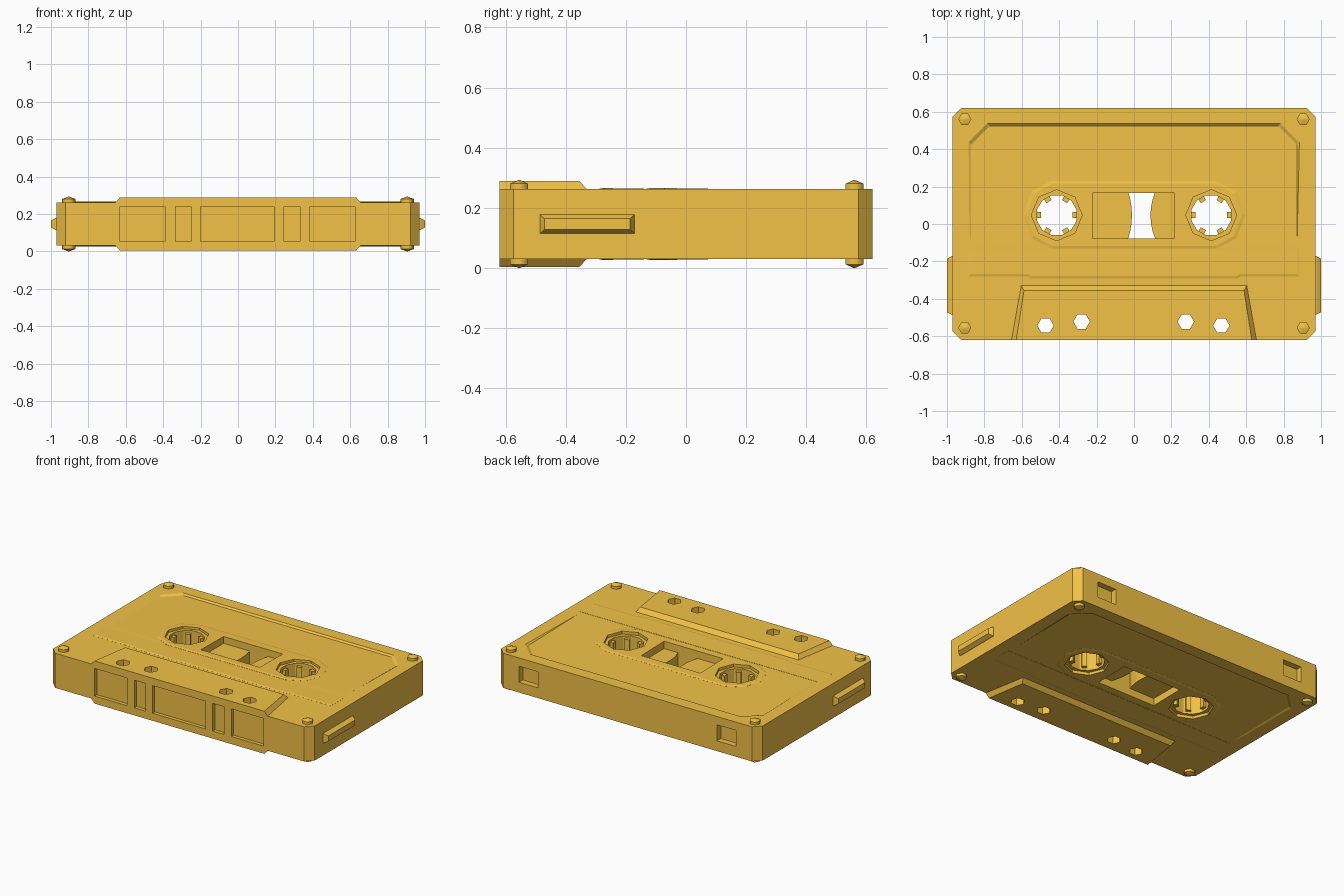
import bpy, bmesh
from math import sin, cos, pi, sqrt, radians

if "Cube" in bpy.data.objects:
    bpy.data.objects.remove(bpy.data.objects["Cube"])

ZC = 0.1465                      # middle plane of the shell; parts mirror about it
HALF = 0.116                     # half thickness of the shell

gold = bpy.data.materials.new("gold_plastic")
gold.diffuse_color = (0.89, 0.54, 0.063, 1)
gold.use_nodes = True
gold.node_tree.nodes["Principled BSDF"].inputs["Base Color"].default_value = gold.diffuse_color


def loft(name, rings, place=lambda a, b, h: (a, b, h)):
    """Skin outlines (points, height) into a closed solid; height may depend on the point."""
    bm = bmesh.new()
    loops = []
    for pts, h in rings:
        loops.append([bm.verts.new(place(a, b, h(a, b) if callable(h) else h)) for a, b in pts])
    n = len(loops[0])
    for lo, hi in zip(loops, loops[1:]):
        for i in range(n):
            j = (i + 1) % n
            bm.faces.new((lo[i], lo[j], hi[j], hi[i]))
    bm.faces.new(loops[0][::-1])
    bm.faces.new(loops[-1])
    bmesh.ops.recalc_face_normals(bm, faces=bm.faces)
    me = bpy.data.meshes.new(name)
    bm.to_mesh(me)
    bm.free()
    me.materials.append(gold)
    ob = bpy.data.objects.new(name, me)
    ob.location.z = ZC
    bpy.context.collection.objects.link(ob)
    return ob


def prism(name, pts, z0, z1):
    return loft(name, [(pts, z0), (pts, z1)])


def box(name, x0, x1, y0, y1, z0, z1):
    return prism(name, [(x0, y0), (x1, y0), (x1, y1), (x0, y1)], z0, z1)


def ngon(x, y, r, n, start=0.0):
    return [(x + r * cos(start + 2 * pi * i / n), y + r * sin(start + 2 * pi * i / n)) for i in range(n)]


def combine(target, tool, operation):
    mod = target.modifiers.new("bool", 'BOOLEAN')
    mod.operation = operation
    mod.solver = 'EXACT'
    mod.object = tool
    bpy.context.view_layer.objects.active = target
    bpy.ops.object.modifier_apply(modifier=mod.name)
    bpy.data.objects.remove(tool)


def cut(tool):
    combine(shell, tool, 'DIFFERENCE')


def join(tool):
    combine(shell, tool, 'UNION')


# Shell with clipped corners
X, Y0, Y1, C = 0.97, -0.62, 0.62, 0.047
outline = [(-X + C, Y0), (X - C, Y0), (X, Y0 + C), (X, Y1 - C),
           (X - C, Y1), (-X + C, Y1), (-X, Y1 - C), (-X, Y0 + C)]
shell = prism("cassette_shell", outline, -HALF, HALF)

# Thick trapezoid along the front edge, sloped on three sides
base = [(-0.655, -0.621), (0.655, -0.621), (0.603, -0.33), (-0.603, -0.33)]
crown = [(-0.63, -0.621), (0.63, -0.621), (0.588, -0.355), (-0.588, -0.355)]
join(loft("head_block", [(crown, -0.143), (base, -HALF), (base, HALF), (crown, 0.143)]))


def label_outline(d):
    x, b, t, c = 0.885 - d, -0.28 + d, 0.537 - d, 0.1
    return [(-x, b), (x, b), (x, t - c), (x - c, t), (-x + c, t), (-x, t - c)]


def oval(d):
    x, b, t = 0.593 - d, -0.132 + d, 0.23 - d
    return [(x, 0.047), (x - 0.045, 0.175 - d), (0.44, t), (-0.44, t), (-x + 0.045, 0.175 - d),
            (-x, 0.047), (-x + 0.045, -0.078 + d), (-0.44, b), (0.44, b), (x - 0.045, -0.078 + d)]


# Tilted label area, sunk at the back and proud at the front, with a raised oval, on both faces
for s in (-1, 1):
    def floor(dz, s=s):
        return lambda a, b: s * (HALF - 0.016 * (b + 0.1) + dz)

    def rim(a, b, s=s):
        return s * max(HALF + 0.0005, HALF - 0.016 * (b + 0.1) + 0.002)

    cut(loft("label_cutter", [(label_outline(0.013), floor(0)), (label_outline(0), rim),
                              (label_outline(0), s * 0.2)]))
    low, top = [[(-x, y), (-0.565, y), (-0.555, y - e), (0.555, y - e), (0.565, y), (x, y),
                 (x, -0.137), (-x, -0.137)]
                for x, y, e in ((0.885, -0.28, 0.011), (0.872, -0.268, 0.011))]
    join(loft("label_lip", [(low, s * 0.09), (low, s * (HALF + 0.0004)), (top, floor(0.0006))]))
    join(loft("hub_oval", [(oval(0), s * 0.08), (oval(0), floor(0.0004)), (oval(0.014), floor(0.004))]))
    for x in (-0.413, 0.413):
        cut(prism("hub_recess_cutter", ngon(x, 0.047, 0.136, 8), s * 0.1, s * 0.2))

# Hub openings, tape window and guide holes go right through
for x in (-0.413, 0.413):
    cut(prism("hub_cutter", ngon(x, 0.047, 0.11, 12, pi / 12), -0.2, 0.2))
cut(box("window_cutter", -0.222, 0.216, -0.077, 0.165, -0.2, 0.2))
for x, y in ((-0.473, -0.543), (-0.28, -0.522), (0.277, -0.522), (0.467, -0.543)):
    cut(prism("guide_hole_cutter", ngon(x, y, 0.044, 6), -0.2, 0.2))

# Recesses in the front edge and write-protect notches in the back edge
for x0, x1 in ((-0.63, -0.39), (-0.335, -0.25), (-0.2, 0.193), (0.247, 0.332), (0.385, 0.625)):
    cut(box("front_recess_cutter", x0, x1, -0.7, -0.597, -0.0925, 0.0925))
for s in (-1, 1):
    cut(box("notch_cutter", s * 0.665, s * 0.805, 0.58, 0.7, -0.047, 0.06))

# Drive teeth inside the hubs
for side, x in (("left", -0.413), ("right", 0.413)):
    for k in range(6):
        a = k * pi / 3
        pts = [(x + r * cos(a) - w * sin(a), 0.047 + r * sin(a) + w * cos(a))
               for r, w in ((0.084, -0.016), (0.12, -0.016), (0.12, 0.016), (0.084, 0.016))]
        prism(f"{side}_hub_tooth_{k + 1}", pts, -0.085, 0.085)

# Tape packs seen through the window
for side, s, r, edge in (("left", -1, 0.402, 0.24), ("right", 1, 0.325, 0.23)):
    ys = [-0.085 + 0.26 * i / 6 for i in range(7)]
    arc = [(s * (0.413 - sqrt(r * r - (y - 0.047) ** 2)), y) for y in ys]
    prism(f"{side}_tape_pack", [(s * edge, ys[0])] + arc + [(s * edge, ys[-1])], -0.07, 0.07)

# Corner screws with low pointed heads
for i, (x, y) in enumerate(((-0.905, -0.555), (0.905, -0.555), (0.905, 0.56), (-0.905, 0.56))):
    tip, rod = ngon(x, y, 0.002, 6), ngon(x, y, 0.035, 6)
    screw = loft(f"screw_{i + 1}", [(tip, -0.1465), (rod, -0.134), (rod, 0.134), (tip, 0.1465)])
    bpy.ops.object.select_all(action='DESELECT')
    screw.select_set(True)
    bpy.context.view_layer.objects.active = screw
    bpy.ops.object.shade_smooth_by_angle(angle=radians(61))

# Side grips
for side, s in (("left", -1), ("right", 1)):
    rect = lambda d: [(-0.485 + d, -0.032 + d), (-0.172 - d, -0.032 + d),
                      (-0.172 - d, 0.032 - d), (-0.485 + d, 0.032 - d)]
    loft(f"{side}_grip", [(rect(0), 0.95), (rect(0), 0.975), (rect(0.014), 1.0)],
         lambda a, b, h, s=s: (s * h, a, b))
